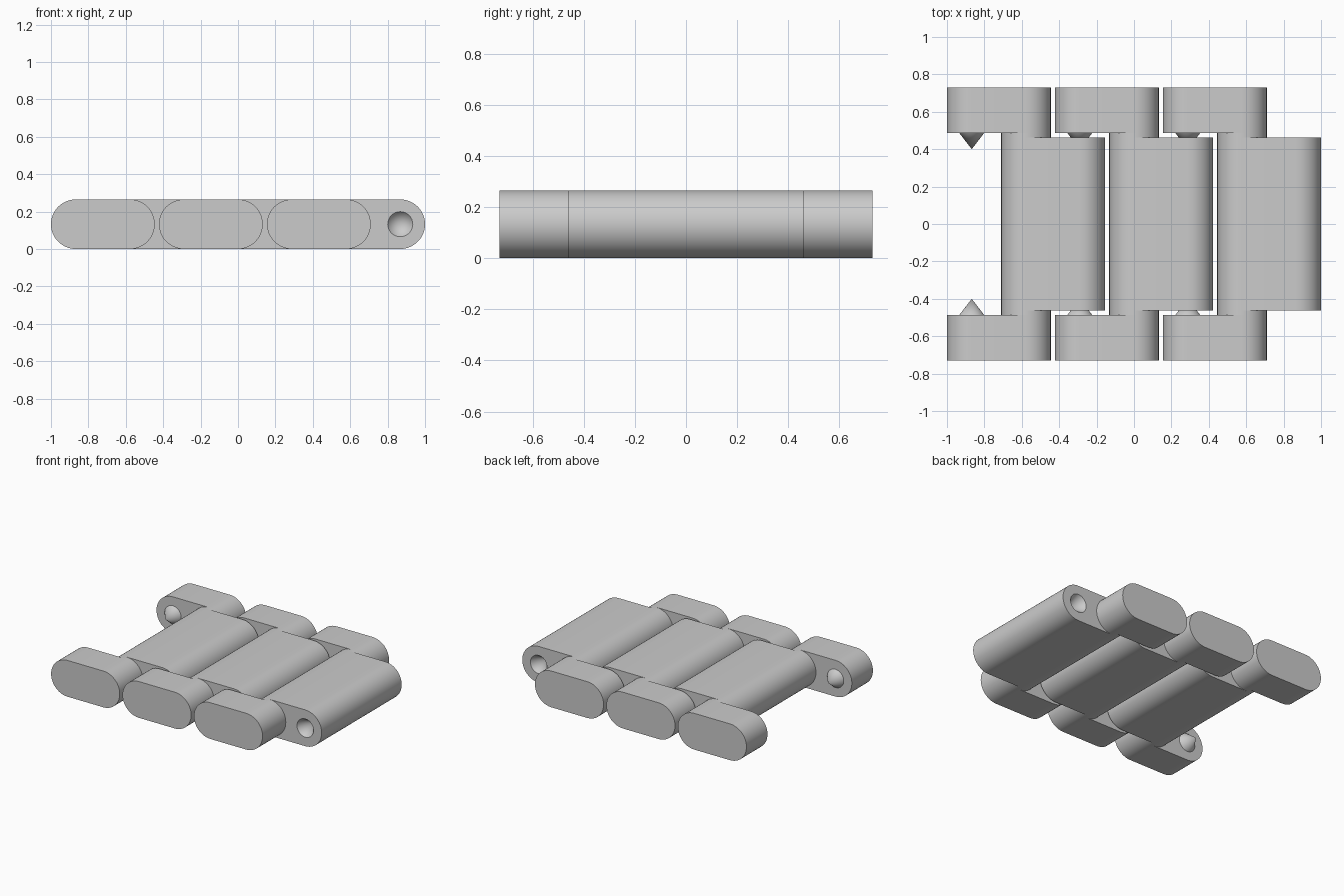
import bpy
import bmesh
from math import sin, cos, pi

cube = bpy.data.objects.get("Cube")
if cube:
    bpy.data.objects.remove(cube, do_unlink=True)

R = 0.1325          # half the plate thickness
REACH = 0.29        # distance between pivots in one link
PITCH = 0.5775      # distance between links
SEGS = 24           # steps per half circle
BODY_Y, LUG_IN, LUG_OUT = 0.462, 0.487, 0.73
PIN_R, PIN_LEN = 0.067, 0.087

grey = bpy.data.materials.new("plain grey")
grey.use_nodes = True
grey.diffuse_color = (0.6, 0.6, 0.6, 1)
grey.node_tree.nodes["Principled BSDF"].inputs["Base Color"].default_value = (0.6, 0.6, 0.6, 1)


def finish(bm, name):
    bmesh.ops.recalc_face_normals(bm, faces=bm.faces[:])
    mesh = bpy.data.meshes.new(name)
    bm.to_mesh(mesh)
    bm.free()
    mesh.materials.append(grey)
    obj = bpy.data.objects.new(name, mesh)
    bpy.context.collection.objects.link(obj)
    bpy.ops.object.select_all(action='DESELECT')
    obj.select_set(True)
    bpy.context.view_layer.objects.active = obj
    bpy.ops.object.shade_smooth_by_angle()
    return obj


def arc(cx, radius, start, sweep, steps):
    return [(cx + radius * cos(start + sweep * i / steps),
             R + radius * sin(start + sweep * i / steps)) for i in range(steps)]


def slot_outline(x0, x1):
    """Rounded bar outline between two pivots; a circle when they coincide."""
    if x0 == x1:
        return arc(x0, R, 0, 2 * pi, 2 * SEGS)
    right = arc(x1, R, -pi / 2, pi, SEGS) + [(x1, 2 * R)]
    left = arc(x0, R, pi / 2, pi, SEGS) + [(x0, 0)]
    return right + left


def ring(bm, points, y):
    verts = [bm.verts.new((x, y, z)) for x, z in points]
    edges = [bm.edges.new((verts[i - 1], verts[i])) for i in range(len(verts))]
    return verts, edges


def prism(name, x0, x1, y0, y1, socket_x=None):
    """Rounded bar along y, with a conical socket in each end if asked."""
    bm = bmesh.new()
    outline = slot_outline(x0, x1)
    ends = [ring(bm, outline, y) for y in (y0, y1)]
    a, b = ends[0][0], ends[1][0]
    for i in range(len(a)):
        bm.faces.new((a[i - 1], a[i], b[i], b[i - 1]))
    for (verts, edges), y, inward in zip(ends, (y0, y1), (1, -1)):
        if socket_x is None:
            bm.faces.new(verts)
            continue
        hole, hole_edges = ring(bm, arc(socket_x, PIN_R, 0, 2 * pi, 32), y)
        bmesh.ops.triangle_fill(bm, edges=edges + hole_edges, use_beauty=True)
        tip = bm.verts.new((socket_x, y + inward * PIN_LEN, R))
        for i in range(len(hole)):
            bm.faces.new((hole[i - 1], hole[i], tip))
    return finish(bm, name)


def pin(name, x, y, direction):
    bm = bmesh.new()
    base, _ = ring(bm, arc(x, PIN_R, 0, 2 * pi, 32), y)
    tip = bm.verts.new((x, y + direction * PIN_LEN, R))
    bm.faces.new(base)
    for i in range(len(base)):
        bm.faces.new((base[i - 1], base[i], tip))
    return finish(bm, name)


# Three interlocking links
for n in range(3):
    outer = -1 + R + n * PITCH
    middle = outer + REACH
    far = middle + REACH
    tag = f"_{n + 1}"
    prism("link_body" + tag, middle, far, -BODY_Y, BODY_Y, socket_x=far)
    # Side lugs, round necks joining them to the body, and hinge pins
    for side, s in (("front", -1), ("back", 1)):
        lug = sorted((s * LUG_IN, s * LUG_OUT))
        neck = sorted((s * BODY_Y, s * LUG_IN))
        prism(f"{side}_lug{tag}", outer, middle, *lug)
        prism(f"{side}_neck{tag}", middle, middle, *neck)
        pin(f"{side}_hinge_pin{tag}", outer, s * LUG_IN, -s)
